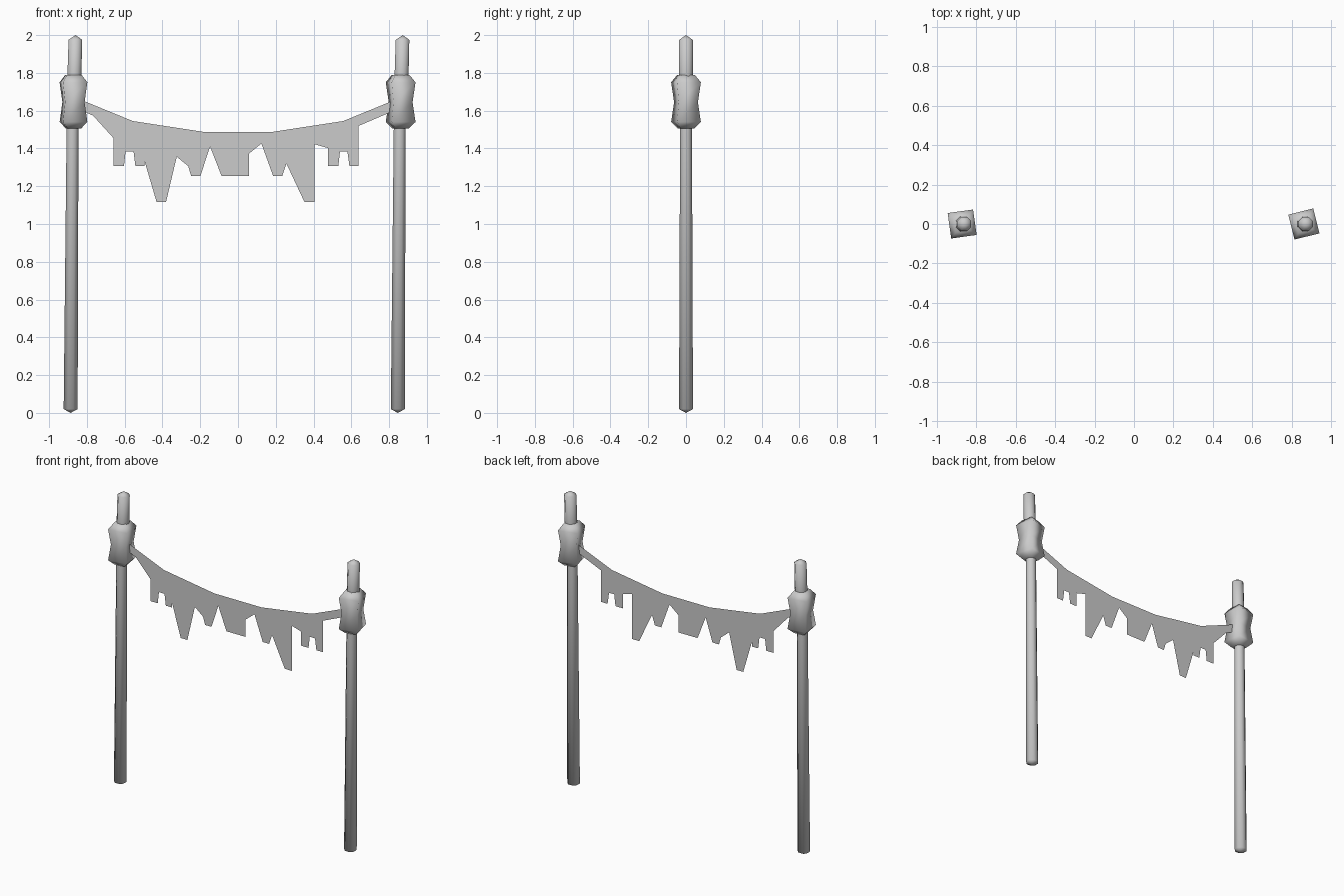
import bpy, bmesh
from math import radians, sin, cos, pi
from mathutils import Vector

cube = bpy.data.objects.get("Cube")
if cube:
    bpy.data.objects.remove(cube, do_unlink=True)

GREY = (0.6, 0.6, 0.6, 1)
grey = bpy.data.materials.new("plain grey")
grey.diffuse_color = GREY
grey.use_nodes = True
grey.node_tree.nodes["Principled BSDF"].inputs["Base Color"].default_value = GREY


def add_object(name, bm, smooth):
    mesh = bpy.data.meshes.new(name)
    bm.to_mesh(mesh)
    bm.free()
    for poly in mesh.polygons:
        poly.use_smooth = smooth
    mesh.materials.append(grey)
    obj = bpy.data.objects.new(name, mesh)
    bpy.context.collection.objects.link(obj)
    return obj


def loft(name, sides, rings, turn, tips=None):
    """Join rings of (x, z, radius); tips are end points, otherwise flat caps."""
    bm = bmesh.new()
    loops = []
    for x, z, r in rings:
        angles = [turn + 2 * pi * i / sides for i in range(sides)]
        loops.append([bm.verts.new((x + r * cos(a), r * sin(a), z)) for a in angles])
    for low, high in zip(loops, loops[1:]):
        for i in range(sides):
            j = (i + 1) % sides
            bm.faces.new((low[i], low[j], high[j], high[i]))
    for end, loop in enumerate((loops[0], loops[-1])):
        if tips:
            tip = bm.verts.new((tips[end][0], 0, tips[end][1]))
            for i in range(sides):
                bm.faces.new((loop[i], loop[(i + 1) % sides], tip))
        else:
            bm.faces.new(loop)
    bmesh.ops.recalc_face_normals(bm, faces=bm.faces)
    return add_object(name, bm, True)


# Leaning poles, each with a pinched square block near the top
for side, x, turn in (("right", -0.873, 8), ("left", 0.859, 14)):
    pole = [(x - 0.013, 0.02, 0.04), (x - 0.003, 1.5, 0.034),
            (x + 0.007, 1.79, 0.04), (x + 0.012, 1.975, 0.039)]
    loft(side + "_pole", 8, pole, pi / 8, [(x - 0.013, 0), (x + 0.013, 2)])
    block = [(x + 0.002, z, half * 2 ** 0.5) for z, half in
             ((1.505, 0.035), (1.54, 0.065), (1.645, 0.052), (1.75, 0.065), (1.79, 0.038))]
    loft(side + "_block", 4, block, pi / 4 + radians(turn))

# Sagging band: upper and lower edge for the right half, mirrored
upper = [(0.85, 1.665), (0.557, 1.545), (0.178, 1.487)]
lower = [(0.85, 1.61), (0.65, 1.523), (0.485, 1.471), (0.3, 1.442), (0.143, 1.426)]


def both(edge):
    return [(-x, z) for x, z in edge] + edge[::-1]


def lower_z(x):
    pts = both(lower)
    for (x0, z0), (x1, z1) in zip(pts, pts[1:]):
        if x0 <= x <= x1:
            return z0 + (z1 - z0) * (x - x0) / (x1 - x0)


def flag(left, right, bottom, inset=0, notch=False):
    """Outline of one hanging flag, from its left top to its right top."""
    pts = [(left, lower_z(left)), (left + inset, bottom)]
    if notch:
        pts += [(left + 0.055, bottom), (left + 0.064, 1.384),
                (right - 0.058, 1.384), (right - 0.048, bottom)]
    return pts + [(right - inset, bottom), (right, lower_z(right))]


# Flags from left to right across the front
outline = [(-0.85, 1.61)]
outline += flag(-0.659, -0.495, 1.306, notch=True)
outline += flag(-0.431, -0.381, 1.116)
outline += flag(-0.304, -0.143, 1.254, inset=0.056)
outline += flag(-0.087, 0.058, 1.254)
outline += flag(0.124, 0.296, 1.254, inset=0.062)
outline += flag(0.352, 0.405, 1.116)
outline += flag(0.476, 0.638, 1.306, notch=True)
outline += [(0.85, 1.61)] + both(upper)[::-1]

bm = bmesh.new()
bm.faces.new([bm.verts.new(Vector((x, 0, z))) for x, z in outline])
bmesh.ops.triangulate(bm, faces=bm.faces)
add_object("flag_banner", bm, False)
